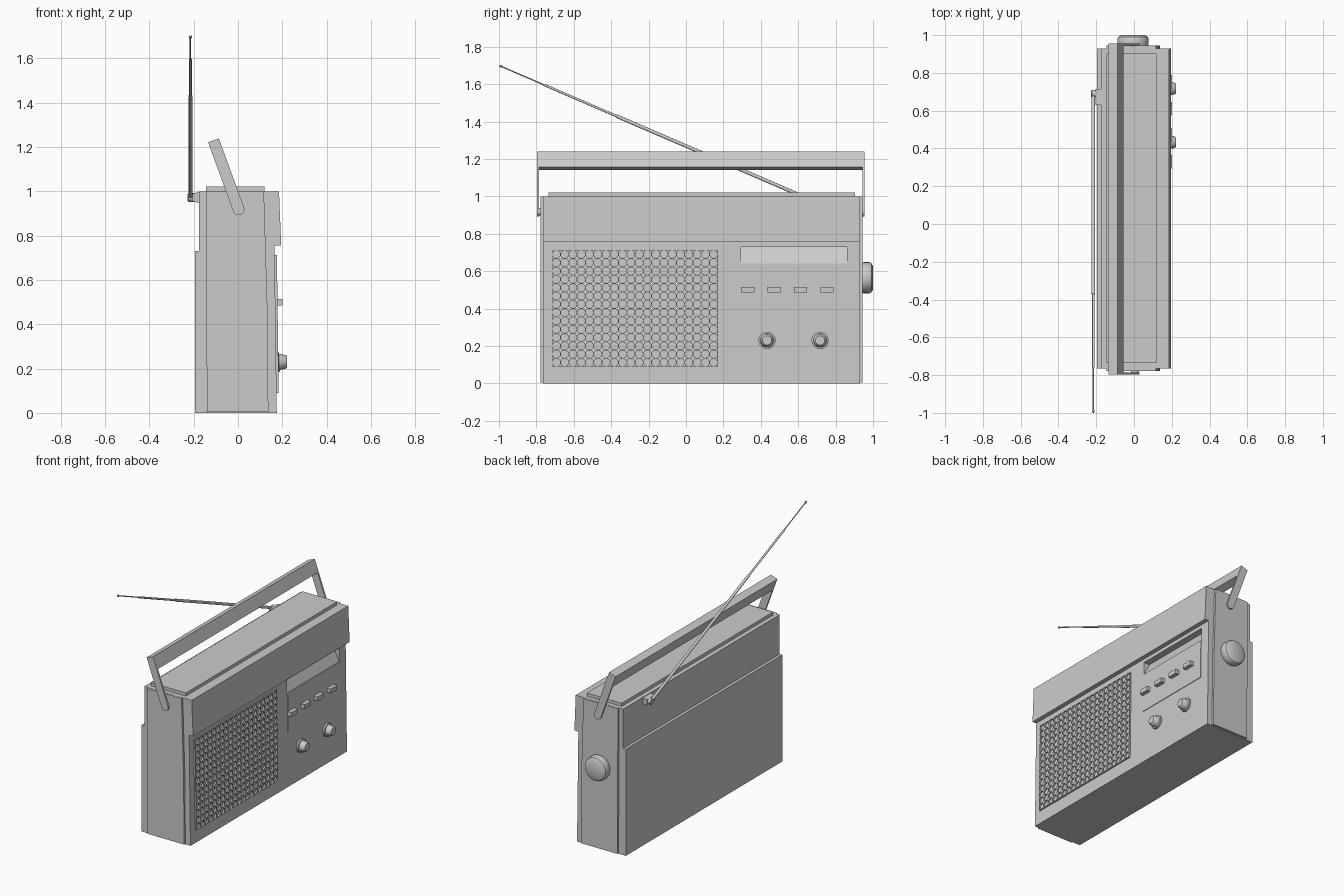
import bpy, bmesh, math
from mathutils import Vector

if "Cube" in bpy.data.objects:
    bpy.data.objects.remove(bpy.data.objects["Cube"])


def finish(name, bm, smooth=False):
    bmesh.ops.remove_doubles(bm, verts=bm.verts, dist=1e-5)
    bmesh.ops.recalc_face_normals(bm, faces=bm.faces)
    me = bpy.data.meshes.new(name)
    bm.to_mesh(me)
    bm.free()
    ob = bpy.data.objects.new(name, me)
    bpy.context.collection.objects.link(ob)
    if smooth:
        bpy.context.view_layer.objects.active = ob
        ob.select_set(True)
        bpy.ops.object.shade_smooth_by_angle(angle=math.radians(35))
        ob.select_set(False)
    return ob


def prism(name, pts, y0, y1):
    """Extrude an (x, z) profile along y."""
    bm = bmesh.new()
    f = bm.faces.new([bm.verts.new((x, y0, z)) for x, z in pts])
    r = bmesh.ops.extrude_face_region(bm, geom=[f])
    bmesh.ops.translate(bm, vec=(0, y1 - y0, 0),
                        verts=[v for v in r['geom'] if isinstance(v, bmesh.types.BMVert)])
    return finish(name, bm)


def box(name, x0, x1, y0, y1, z0, z1):
    return prism(name, [(x0, z0), (x1, z0), (x1, z1), (x0, z1)], y0, y1)


def lathe(name, start, axis, prof, n=24):
    """Revolve (distance, radius) rings about an axis."""
    start, axis = Vector(start), Vector(axis).normalized()
    q = axis.to_track_quat('Z', 'Y')
    bm = bmesh.new()
    rings = [[bm.verts.new(start + q @ Vector((r * math.cos(math.tau * i / n),
                                                r * math.sin(math.tau * i / n), d)))
              for i in range(n)] for d, r in prof]
    for a, b in zip(rings, rings[1:]):
        for i in range(n):
            bm.faces.new((a[i], a[(i + 1) % n], b[(i + 1) % n], b[i]))
    bm.faces.new(rings[0])
    bm.faces.new(rings[-1])
    return finish(name, bm, True)


def front_x(z):
    """Slightly leaning lower front face."""
    return 0.175 - 0.0133 * z


# main case, with overhanging upper front and raised lower back
case = prism("case", [(-0.195, 0), (front_x(0), 0), (front_x(0.755), 0.755), (0.195, 0.755),
                      (0.185, 1.0), (-0.175, 1.0), (-0.175, 0.73), (-0.195, 0.73)], -0.765, 0.93)
# sloped dial recess
cutter = prism("dial_recess_cutter", [(0.25, 0.64), (0.165, 0.64), (0.12, 0.73), (0.25, 0.73)],
               0.295, 0.86)
cutter.hide_render = True
cutter.hide_viewport = True
cut = case.modifiers.new("dial_recess", 'BOOLEAN')
cut.object = cutter
cut.solver = 'EXACT'

# end panels and top plate
end = [(-0.14, 0.004), (0.137, 0.004), (0.132, 0.5), (0.117, 0.999), (-0.145, 0.999)]
prism("end_panel_left", end, -0.779, -0.76)
prism("end_panel_right", end, 0.925, 0.944)
box("top_plate", -0.145, 0.12, -0.735, 0.903, 0.99, 1.022)

# speaker grille: thin plate pierced by round holes
bm = bmesh.new()
cols, rows, n = 20, 14, 16
gy0, gy1, gz0, gz1 = -0.715, 0.17, 0.09, 0.712
hy, hz = (gy1 - gy0) / cols / 2, (gz1 - gz0) / rows / 2


def gv(y, z, d):
    return bm.verts.new((front_x(z) + d, y, z))


for i in range(cols):
    for j in range(rows):
        cy, cz = gy0 + (2 * i + 1) * hy, gz0 + (2 * j + 1) * hz
        rim, hole, deep = [], [], []
        for k in range(n):
            c, s = math.cos(math.tau * k / n), math.sin(math.tau * k / n)
            m = max(abs(c), abs(s))
            rim.append(gv(cy + c / m * hy, cz + s / m * hz, 0.01))
            hole.append(gv(cy + c * hy * 0.93, cz + s * hz * 0.93, 0.01))
            deep.append(gv(cy + c * hy * 0.93, cz + s * hz * 0.93, -0.001))
        for k in range(n):
            l = (k + 1) % n
            bm.faces.new((rim[k], rim[l], hole[l], hole[k]))
            bm.faces.new((hole[k], hole[l], deep[l], deep[k]))
corners = [(gy0, gz0), (gy1, gz0), (gy1, gz1), (gy0, gz1)]
for a, b in zip(corners, corners[1:] + corners[:1]):
    bm.faces.new((gv(*a, 0.01), gv(*b, 0.01), gv(*b, -0.001), gv(*a, -0.001)))
finish("speaker_grille", bm)

# control panel and push buttons
prism("control_panel", [(0.15, 0.37), (front_x(0.37) + 0.004, 0.37),
                        (front_x(0.64) + 0.004, 0.64), (0.15, 0.64)], 0.295, 0.86)
for i in range(4):
    y = 0.295 + 0.141 * i
    box(f"push_button_{i + 1}", 0.16, 0.2, y, y + 0.07, 0.485, 0.515)

# front knobs with pointers
for i, y in enumerate((0.433, 0.717)):
    lathe(f"front_knob_{i + 1}", (0.165, y, 0.23), (1, 0, 0),
          [(0, 0.046), (0.018, 0.046), (0.02, 0.037), (0.05, 0.031), (0.057, 0.025)])
    box(f"knob_pointer_{i + 1}", 0.165, 0.19, y - 0.006, y + 0.006, 0.184, 0.2)

# tuning knob on the end
lathe("tuning_knob", (-0.005, 0.935, 0.565), (0, 1, 0),
      [(0, 0.078), (0.015, 0.083), (0.045, 0.083), (0.056, 0.078), (0.065, 0.062)], 32)

# tilted carrying handle: two flat arms with a bar across
t = math.radians(20)
up, side = Vector((-math.sin(t), math.cos(t))), Vector((math.cos(t), math.sin(t)))
pivot, half, length = Vector((0.003, 0.918)), 0.026, 0.332


def hp(u, s):
    return tuple(pivot + up * u + side * s)


arm = [hp(length, -half), hp(length, half)]
arm += [hp(-half * math.sin(a), half * math.cos(a)) for a in
        [math.pi * k / 8 for k in range(9)]]
prism("handle_arm_left", arm, -0.797, -0.785)
prism("handle_arm_right", arm, 0.943, 0.955)
prism("handle_bar", [hp(length - 0.086, -half), hp(length - 0.086, half),
                     hp(length, half), hp(length, -half)], -0.797, 0.955)
for y, s in ((-0.77, -1), (0.935, 1)):
    lathe("handle_pivot", (pivot.x, y, pivot.y), (0, s, 0), [(0, 0.02), (0.016, 0.02)], 16)

# telescopic antenna and its hinge
prism("antenna_bracket", [(-0.17, 0.945), (-0.205, 0.955), (-0.205, 0.99), (-0.17, 0.998)],
      0.63, 0.715)
lathe("antenna_hinge", (-0.227, 0.69, 0.972), (1, 0, 0), [(0, 0.016), (0.004, 0.02), (0.04, 0.02)], 16)
base, tip = Vector((-0.215, 0.69, 0.972)), Vector((-0.215, -0.995, 1.698))
d = tip - base
L = d.length
for i, (a, b, r) in enumerate(((0, 0.63, 0.0095), (0.62, 0.86, 0.0065), (0.85, 1, 0.0035))):
    lathe(f"antenna_section_{i + 1}", base + d * a, d, [(0, r), ((b - a) * L, r)], 12)
lathe("antenna_tip", base + d * 0.993, d,
      [(0, 0.004), (0.003, 0.007), (0.012, 0.007), (0.016, 0.004)], 12)
